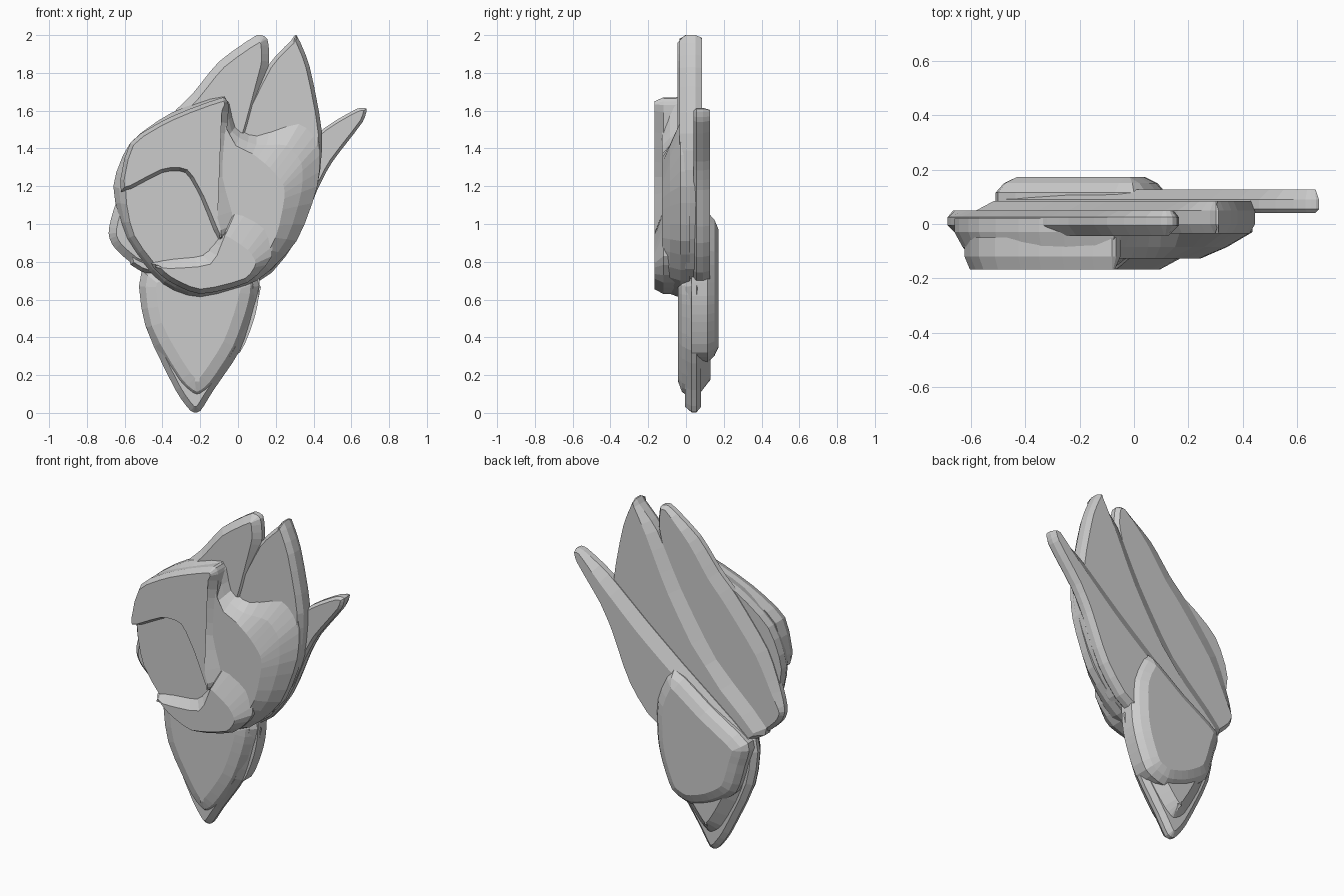
import bpy, bmesh
from mathutils import Vector


def smooth_outline(pts, n=3):
    """Closed, gently rounded curve through (x, z) points."""
    P = [Vector(p) for p in pts]
    k, out = len(P), []
    for i in range(k):
        a, b, c, d = P[i - 1], P[i], P[(i + 1) % k], P[(i + 2) % k]
        lim = (c - b).length
        m0, m1 = (c - a) * 0.35, (d - b) * 0.35
        m0 = m0.normalized() * min(m0.length, lim)
        m1 = m1.normalized() * min(m1.length, lim)
        for s in range(n):
            t = s / n
            v = (b * (2*t**3 - 3*t**2 + 1) + m0 * (t**3 - 2*t**2 + t)
                 + c * (3*t**2 - 2*t**3) + m1 * (t**3 - t**2))
            v.y = min(2.0, max(0.0, v.y))
            out.append(v)
    return out


def inset(pts, d):
    area = sum(pts[i - 1].cross(pts[i]) for i in range(len(pts)))
    d = d if area > 0 else -d
    res, k = [], len(pts)
    for i in range(k):
        e0 = (pts[i] - pts[i - 1]).normalized()
        e1 = (pts[(i + 1) % k] - pts[i]).normalized()
        n0, n1 = Vector((-e0.y, e0.x)), Vector((-e1.y, e1.x))
        n = (n0 + n1).normalized()
        res.append(pts[i] + n * d / max(n.dot(n1), 0.6))
    return res


def plate(name, pts, rings, shifts=None):
    """Bevelled slab. Rings are (y, inset, weight) from front to back; shifts moves
    chosen outline points by weight so a bevel can be wide on one side only."""
    moved = [Vector(p) + Vector((shifts or {}).get(i, (0, 0))) for i, p in enumerate(pts)]
    o, m = smooth_outline(pts), smooth_outline(moved)
    bm = bmesh.new()
    loops = [[bm.verts.new((p.x, y, p.y))
              for p in inset([a.lerp(b, w) for a, b in zip(o, m)], d)] for y, d, w in rings]
    k = len(o)
    for A, B in zip(loops, loops[1:]):
        for i in range(k):
            j = (i + 1) % k
            bm.faces.new((A[i], B[i], B[j], A[j]))
    caps = [bm.faces.new(loops[0]), bm.faces.new(loops[-1][::-1])]
    bmesh.ops.triangulate(bm, faces=caps)
    bmesh.ops.recalc_face_normals(bm, faces=bm.faces[:])
    me = bpy.data.meshes.new(name)
    bm.to_mesh(me)
    bm.free()
    ob = bpy.data.objects.new(name, me)
    bpy.context.collection.objects.link(ob)
    return ob


# Long blades fanning to the upper right, stepped towards the back
plate("upper_blade", [(-.685, .95), (-.66, 1.07), (-.57, 1.3), (-.36, 1.57), (-.24, 1.69),
      (-.1, 1.86), (.1, 2), (.155, 1.98), (.165, 1.86), (.13, 1.72), (.04, 1.4), (-.2, .8), (-.5, .76), (-.65, .87)],
      [(-.045, .04, 0), (-.005, 0, 0), (.025, 0, 0), (.05, .02, 1)],
      {1: (.03, -.01), 2: (.05, -.03), 3: (.05, -.04), 4: (.04, -.04), 5: (.03, -.03)})
plate("middle_blade", [(.31, 2), (.28, 1.97), (.16, 1.84), (0, 1.53), (-.24, 1.16), (-.58, .83),
      (-.45, .73), (.1, .71), (.3, .92), (.42, 1.2), (.445, 1.48), (.38, 1.83)],
      [(-.035, .02, 0), (0, 0, 0), (.05, 0, 0), (.085, .015, 1)],
      {2: (.04, -.02), 3: (.05, -.03), 4: (.05, -.04), 5: (.05, -.03)})
plate("lower_blade", [(.68, 1.61), (.63, 1.61), (.46, 1.51), (.2, 1.29), (-.05, 1.09), (-.5, .74),
      (-.4, .68), (.1, .69), (.3, .9), (.42, 1.18), (.5, 1.33), (.66, 1.54)],
      [(.04, .015, 0), (.055, 0, 0), (.09, 0, 0), (.127, .012, 1)],
      {2: (.03, -.04), 3: (.04, -.05), 4: (.04, -.05), 5: (.05, -.03)})

# Rounded hump on the back, sloping down into the tail
plate("back_hump", [(0, 1.06), (.11, .86), (.11, .62), (.08, .48), (.01, .32), (-.12, .27),
      (-.28, .32), (-.42, .42), (-.48, .6), (-.5, .74), (-.25, .9)],
      [(.03, 0, 0), (.115, 0, 0), (.15, .03, 0), (.172, .075, 0)])

# Pointed tail, thicker towards its root
plate("tail_core", [(-.51, .75), (-.49, .46), (-.33, .12), (-.25, .01), (-.2, .01), (-.13, .12),
      (.01, .33), (.08, .55), (.1, .72), (-.2, .85)],
      [(-.005, .03, 0), (.03, 0, 0), (.055, 0, 0), (.08, .03, 0)])
plate("tail_back", [(-.48, .7), (-.46, .42), (-.32, .15), (-.22, .08), (-.13, .14), (.01, .33),
      (.09, .55), (.1, .7)],
      [(.055, 0, 0), (.13, .095, 0)])
plate("tail_front", [(-.505, .75), (-.485, .45), (-.32, .16), (-.22, .08), (-.13, .14),
      (0, .34), (.08, .57), (.08, .72), (-.2, .8)],
      [(-.042, .085, 0), (-.022, .03, 0), (.02, 0, 0)])

# Rounded front body with a broad slope down its right side
plate("body", [(-.66, 1.2), (-.57, 1.43), (-.35, 1.59), (-.07, 1.68), (-.01, 1.52), (.1, 1.47),
      (.33, 1.54), (.43, 1.43), (.42, 1.2), (.31, .91), (.1, .7), (-.2, .61), (-.4, .68), (-.59, .92)],
      [(-.126, .045, 1), (-.085, .02, .5), (-.03, 0, 0), (.02, 0, 0)],
      {0: (.02, -.02), 4: (-.01, -.04), 5: (0, -.06), 6: (-.13, -.21), 7: (-.15, -.2),
       8: (-.13, -.07), 9: (-.07, 0)})

# Raised petal and lower rim around the recessed oval
plate("raised_petal", [(-.62, 1.17), (-.57, 1.43), (-.35, 1.57), (-.08, 1.67), (-.05, 1.63), (-.12, 1.48),
      (-.15, 1.25), (-.07, .97), (-.1, .91), (-.2, 1.14), (-.28, 1.27), (-.4, 1.27)],
      [(-.168, .02, 0), (-.12, 0, 1), (-.05, 0, 1)],
      {5: (.06, 0), 6: (.08, 0), 7: (.06, .03)})
plate("lower_rim", [(-.46, .79), (-.37, .7), (-.2, .63), (.05, .69), (.12, .79), (.07, .88),
      (-.07, .97), (-.1, .93), (-.16, .81), (-.35, .79)],
      [(-.168, .025, 0), (-.12, 0, 1), (-.05, 0, 1)],
      {4: (.06, .04), 5: (.08, .11), 6: (.06, .1), 8: (-.03, .03), 9: (0, .03)})
